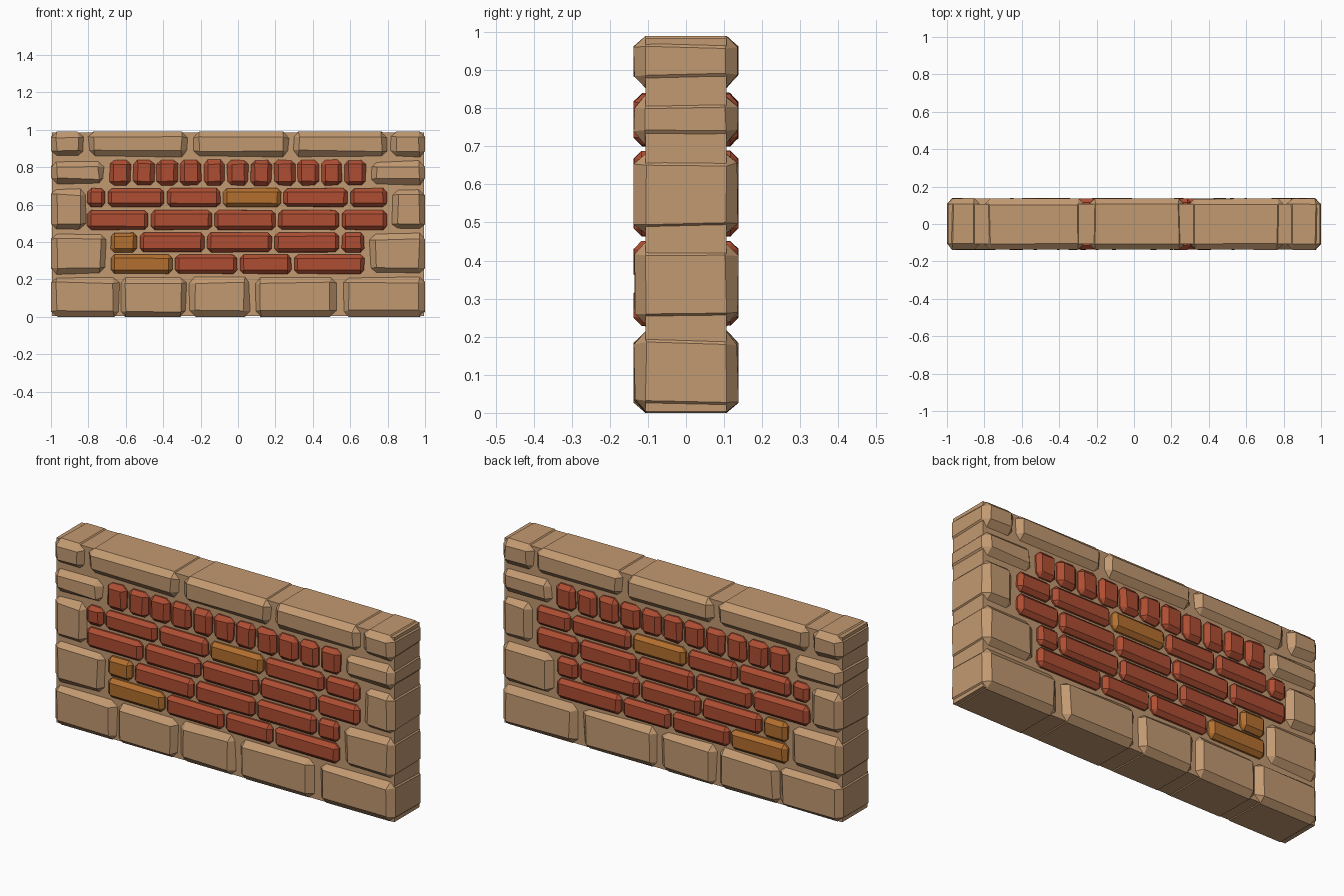
import bpy, bmesh, random
from mathutils import Vector

random.seed(4)
cube = bpy.data.objects.get("Cube")
if cube:
    bpy.data.objects.remove(cube, do_unlink=True)


def material(name, rgb):
    m = bpy.data.materials.new(name)
    m.use_nodes = True
    m.diffuse_color = (*rgb, 1)
    m.node_tree.nodes["Principled BSDF"].inputs["Base Color"].default_value = (*rgb, 1)
    return m


TAN = material("sandstone", (0.54, 0.32, 0.165))
RED = material("red_brick", (0.42, 0.075, 0.032))
OCHRE = material("ochre_brick", (0.45, 0.16, 0.028))


def block(name, x0, x1, z0, z1, depth, bevel, mat, wobble=0.0):
    """Chamfered block running through the wall, with slightly uneven corners."""
    bm = bmesh.new()
    bmesh.ops.create_cube(bm, size=1)
    for v in bm.verts:
        v.co = Vector((x1 if v.co.x > 0 else x0,
                       v.co.y * 2 * depth,
                       z1 if v.co.z > 0 else z0))
    if bevel:
        bmesh.ops.bevel(bm, geom=bm.edges[:], offset=bevel, segments=1,
                        affect='EDGES', clamp_overlap=True)
    # The outer planes of the wall stay flat; every other corner is nudged
    for v in bm.verts:
        if abs(v.co.x) < 0.999:
            v.co.x += random.uniform(-wobble, wobble)
        if 0.001 < v.co.z < 0.989:
            v.co.z += random.uniform(-wobble, wobble)
        v.co.y += random.uniform(-wobble, wobble) * 0.5
    bmesh.ops.recalc_face_normals(bm, faces=bm.faces[:])
    mesh = bpy.data.meshes.new(name)
    bm.to_mesh(mesh)
    bm.free()
    mesh.materials.append(mat)
    obj = bpy.data.objects.new(name, mesh)
    bpy.context.collection.objects.link(obj)
    return obj


# Mortar core
block("mortar_core", -0.994, 0.994, 0.004, 0.985, 0.107, 0, TAN)

# Stone frame: each course is a height range and a list of spans along x
stone_courses = [
    ("base_stone", 0, 0.213, [(-1, -0.635), (-0.63, -0.275), (-0.26, 0.065),
                              (0.09, 0.525), (0.56, 1)]),
    ("lower_side_stone", 0.23, 0.445, [(-1, -0.705), (0.705, 1)]),
    ("middle_side_stone", 0.468, 0.683, [(-1, -0.815), (0.825, 1)]),
    ("upper_side_stone", 0.708, 0.832, [(-1, -0.715), (0.71, 1)]),
    ("coping_stone", 0.857, 0.99, [(-1, -0.825), (-0.8, -0.27), (-0.24, 0.27),
                                   (0.295, 0.8), (0.815, 1)]),
]
for name, z0, z1, spans in stone_courses:
    for i, (x0, x1) in enumerate(spans):
        block(f"{name}_{i + 1}", x0, x1, z0, z1, 0.136, 0.031, TAN, 0.005)

# Running brick courses: the last value is the index of the ochre brick
GAP = 0.015
brick_courses = [
    (0.23, 0.333, [-0.68, -0.335, 0.01, 0.3, 0.69], 0),
    (0.345, 0.45, [-0.68, -0.525, -0.165, 0.195, 0.555, 0.69], 0),
    (0.465, 0.57, [-0.805, -0.465, -0.125, 0.215, 0.555, 0.81], None),
    (0.587, 0.687, [-0.805, -0.695, -0.38, -0.08, 0.245, 0.6, 0.81], 3),
]
for row, (z0, z1, joints, ochre) in enumerate(brick_courses):
    for i, (x0, x1) in enumerate(zip(joints, joints[1:])):
        block(f"brick_{row + 1}_{i + 1}", x0, x1 - GAP, z0, z1, 0.137, 0.02,
              OCHRE if i == ochre else RED, 0.0015)

# Upright bricks along the top
for i in range(11):
    x = -0.685 + i * 0.1255
    block(f"upright_brick_{i + 1}", x, x + 0.112, 0.702, 0.838, 0.137, 0.022, RED, 0.003)
